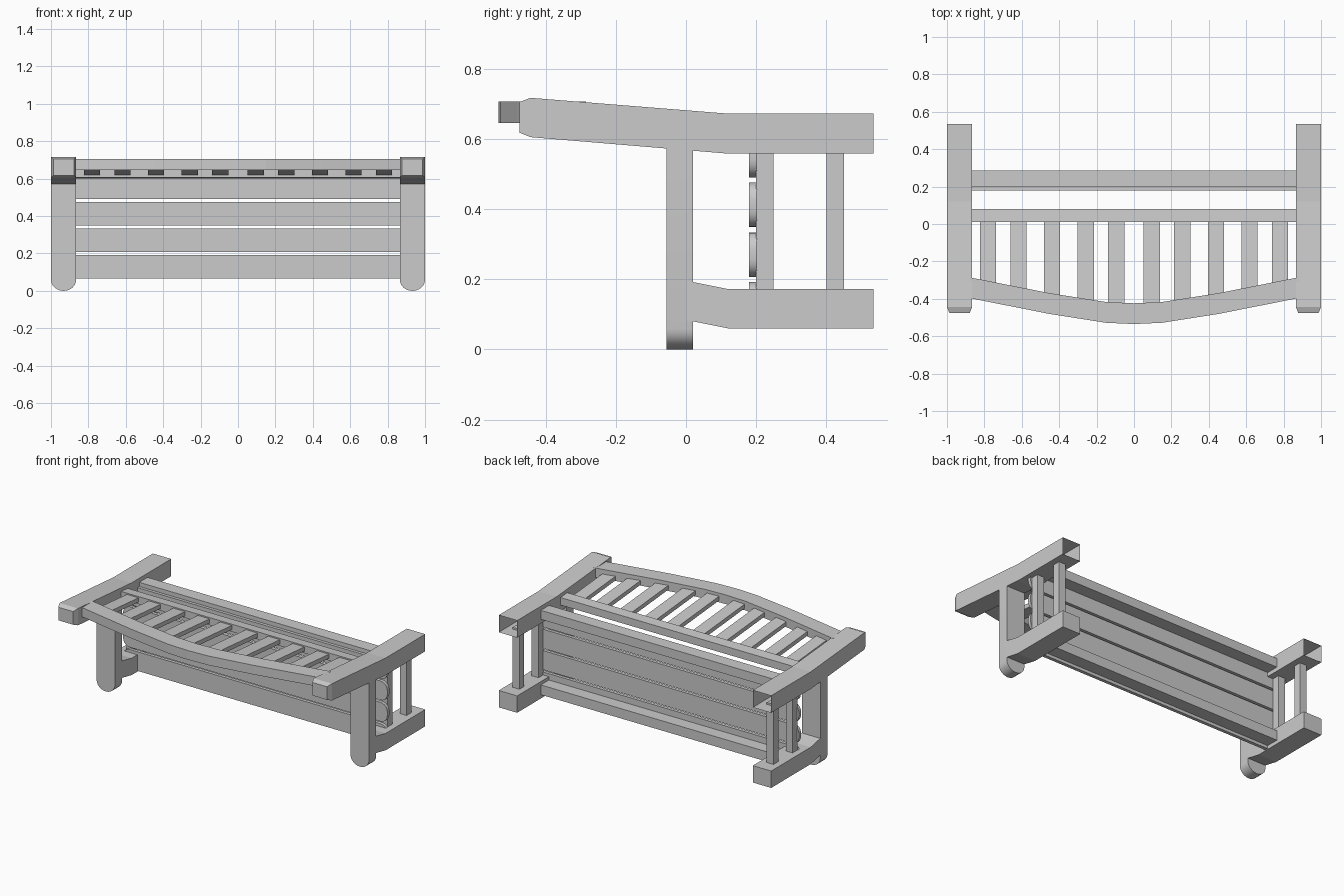
import bpy, bmesh, math

if "Cube" in bpy.data.objects:
    bpy.data.objects.remove(bpy.data.objects["Cube"])


def finish(name, bm, smooth=False):
    bmesh.ops.recalc_face_normals(bm, faces=bm.faces)
    me = bpy.data.meshes.new(name)
    bm.to_mesh(me)
    bm.free()
    ob = bpy.data.objects.new(name, me)
    bpy.context.collection.objects.link(ob)
    if smooth:
        bpy.ops.object.select_all(action='DESELECT')
        ob.select_set(True)
        bpy.context.view_layer.objects.active = ob
        bpy.ops.object.shade_smooth_by_angle(angle=math.radians(40))
    return ob


def prism(name, pts, axis, a, b, smooth=False):
    """Extrude a 2D outline along an axis (0=x: y,z / 1=y: x,z / 2=z: x,y)."""
    def put(p, d):
        c = list(p)
        c.insert(axis, d)
        return c
    bm = bmesh.new()
    lo = [bm.verts.new(put(p, a)) for p in pts]
    hi = [bm.verts.new(put(p, b)) for p in pts]
    bm.faces.new(lo)
    bm.faces.new(hi)
    for i in range(len(pts)):
        j = (i + 1) % len(pts)
        bm.faces.new((lo[i], lo[j], hi[j], hi[i]))
    return finish(name, bm, smooth)


def box(name, x0, x1, y0, y1, z0, z1):
    return prism(name, [(x0, y0), (x1, y0), (x1, y1), (x0, y1)], 2, z0, z1)


def back_post(name, x0, x1):
    """Bent post swept along y, chamfered at the front, open at the rear."""
    stations = [(-0.475, 0.618, 0.705, 0.013), (-0.443, 0.605, 0.717, 0),
                (0.12, 0.558, 0.672, 0), (0.535, 0.558, 0.672, 0)]
    bm = bmesh.new()
    rings = [[bm.verts.new(c) for c in ((x0 + i, y, lo), (x1 - i, y, lo),
                                        (x1 - i, y, hi), (x0 + i, y, hi))]
             for y, lo, hi, i in stations]
    bm.faces.new(rings[0])
    for r, s in zip(rings, rings[1:]):
        for k in range(4):
            n = (k + 1) % 4
            bm.faces.new((r[k], r[n], s[n], s[k]))
    return finish(name, bm)


# Side frames: posts, front legs, arm rests, cross rails
for side, label in ((-1, "left"), (1, "right")):
    x0, x1 = sorted((side * 0.865, side * 1.0))
    cx = (x0 + x1) / 2
    back_post(label + "_back_post", x0, x1)
    prism(label + "_front_leg",
          [(0.0, 0.084), (0.12, 0.06), (0.535, 0.06),
           (0.535, 0.172), (0.12, 0.172), (0.0, 0.196)], 0, x0, x1)
    # arm rest with rounded end
    r = (x1 - x0) / 2
    arc = [(cx - r * math.cos(t), 0.06 - 0.06 * math.sin(t))
           for t in (math.pi * i / 12 for i in range(13))]
    prism(label + "_arm_rest", [(x0, 0.58)] + arc + [(x1, 0.58)], 1,
          -0.055, 0.02, True)
    for part, y in (("seat_support", 0.2), ("stretcher", 0.4)):
        box(f"{label}_{part}", cx - 0.025, cx + 0.025, y, y + 0.05, 0.16, 0.57)

# Seat slats with rounded ends
for i in range(4):
    z0 = 0.065 + i * 0.1418
    z1 = z0 + 0.127
    w, r = 0.97, 0.05
    pts = []
    for x, z, start in ((w - r, z1 - r, 0), (r - w, z1 - r, 90),
                        (r - w, z0 + r, 180), (w - r, z0 + r, 270)):
        for k in range(6):
            t = math.radians(start + 18 * k)
            pts.append((x + r * math.cos(t), z + r * math.sin(t)))
    prism(f"seat_slat_{i + 1}", pts, 1, 0.18, 0.202, True)

# Seat aprons
box("front_apron", -0.88, 0.88, 0.2, 0.287, 0.085, 0.15)
box("rear_apron", -0.88, 0.88, 0.2, 0.287, 0.585, 0.645)

# Lower back rail, following the recline
prism("lower_back_rail", [(0.01, 0.607), (0.08, 0.601), (0.08, 0.651),
                          (0.01, 0.657)], 0, -0.88, 0.88)

# Curved crest rail
curve = [(0.88, -0.285), (0.45, -0.37), (0.15, -0.417), (0, -0.424)]
inner = curve + [(-x, y) for x, y in curve[-2::-1]]
outer = [(x, y - 0.111) for x, y in reversed(inner)]
prism("crest_rail", inner + outer, 2, 0.645, 0.706)

# Back slats
ends = sorted(s * x for s in (-1, 1) for x in (0.095, 0.258, 0.438, 0.618, 0.78))
for i, x in enumerate(ends):
    far = -0.43 + 0.13 * (x / 0.85) ** 2
    slope = -0.085
    z0, z1 = 0.619, 0.619 - slope * -(far - 0.03) * -1
    z1 = 0.619 + slope * (far - 0.03)
    prism(f"back_slat_{i + 1}", [(0.03, z0), (0.03, z0 + 0.028),
                                 (far, z1 + 0.028), (far, z1)],
          0, x - 0.043, x + 0.043)
